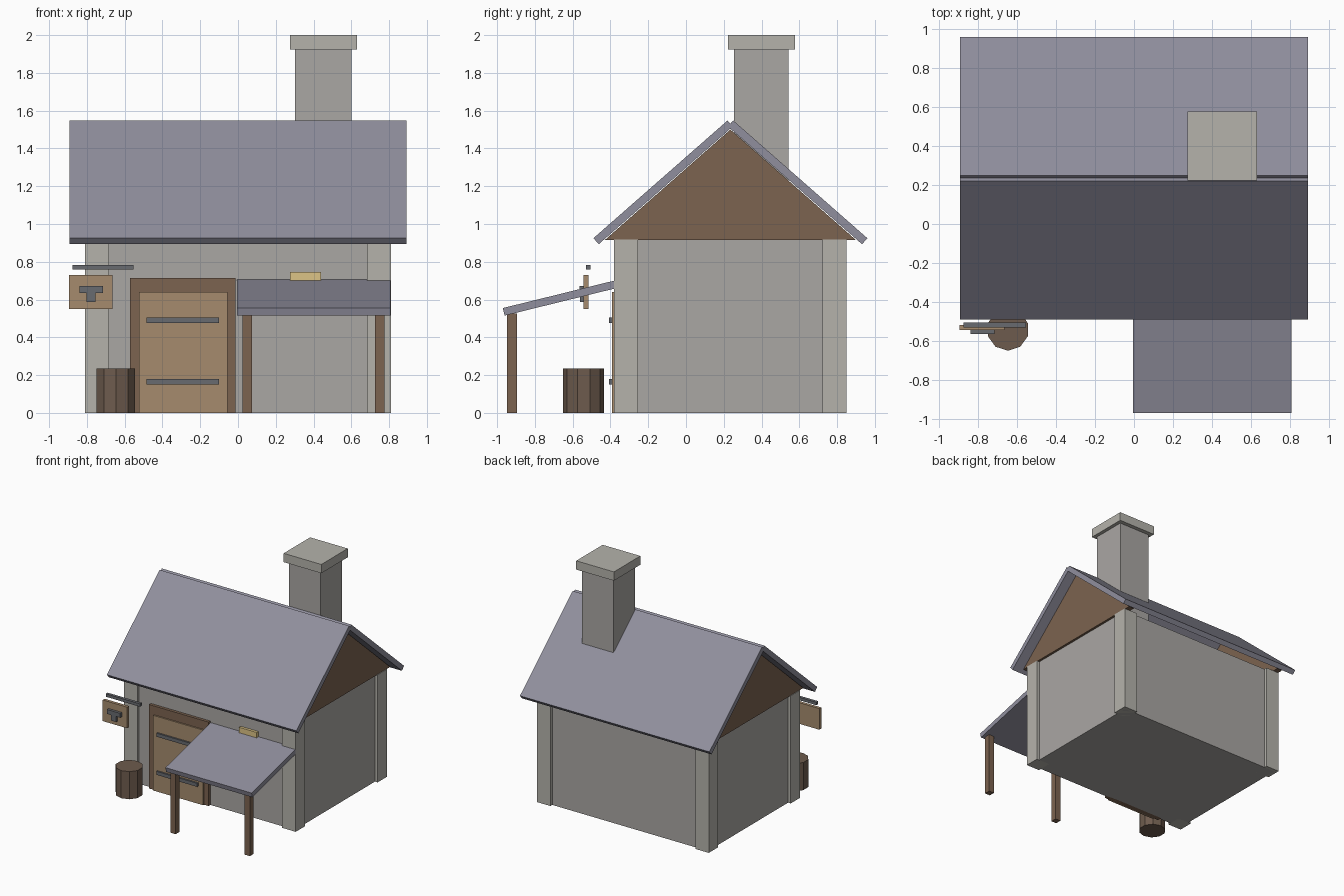
import bpy

if "Cube" in bpy.data.objects:
    bpy.data.objects.remove(bpy.data.objects["Cube"])

COLORS = {
    "wall_stone": (0.40, 0.385, 0.37), "trim_stone": (0.46, 0.45, 0.41),
    "slate": (0.28, 0.275, 0.34), "dark_wood": (0.20, 0.125, 0.08),
    "light_wood": (0.38, 0.26, 0.155), "iron": (0.14, 0.145, 0.16),
    "lit_window": (0.72, 0.55, 0.24), "barrel_wood": (0.155, 0.105, 0.075),
}
MATS = {}
for key, rgb in COLORS.items():
    MATS[key] = bpy.data.materials.new(key)
    MATS[key].diffuse_color = (*rgb, 1)


def make(name, verts, faces, mat):
    me = bpy.data.meshes.new(name)
    me.from_pydata(verts, [], faces)
    me.materials.append(MATS[mat])
    ob = bpy.data.objects.new(name, me)
    bpy.context.collection.objects.link(ob)
    return ob


def prism(name, profile, x0, x1, mat):
    """Extrude a (y, z) profile, counter-clockwise seen from +x, along x."""
    n = len(profile)
    verts = [(x, y, z) for x in (x0, x1) for y, z in profile]
    faces = [tuple(reversed(range(n))), tuple(range(n, 2 * n))]
    faces += [(i, (i + 1) % n, n + (i + 1) % n, n + i) for i in range(n)]
    return make(name, verts, faces, mat)


def box(name, x, y, z, mat):
    return prism(name, [(y[0], z[0]), (y[1], z[0]), (y[1], z[1]), (y[0], z[1])],
                 x[0], x[1], mat)


# House body and corner pillars
MID_Y = 0.235
box("walls", (-0.785, 0.785), (-0.355, 0.825), (0, 0.915), "wall_stone")
for side, x in (("left", (-0.81, -0.683)), ("right", (0.683, 0.81))):
    for end, y in (("front", (-0.38, -0.253)), ("back", (0.723, 0.85))):
        box(f"{end}_{side}_pillar", x, y, (0, 0.917), "trim_stone")

# Gable ends
for side, x in (("left", (-0.805, -0.755)), ("right", (0.755, 0.805))):
    prism(f"{side}_gable", [(-0.43, 0.915), (0.90, 0.915), (MID_Y, 1.50)],
          *x, "dark_wood")

# Two roof slabs, mirrored about the ridge
slab = [(-0.49, 0.925), (-0.462, 0.893), (0.248, 1.516), (0.22, 1.548)]
prism("front_roof", slab, -0.893, 0.893, "slate")
prism("back_roof", [(2 * MID_Y - y, z) for y, z in reversed(slab)],
      -0.893, 0.893, "slate")

# Chimney
box("chimney", (0.303, 0.60), (0.253, 0.543), (1.0, 1.93), "wall_stone")
box("chimney_cap", (0.275, 0.63), (0.222, 0.578), (1.925, 2.0), "trim_stone")

# Door with frame and iron straps
box("door_frame", (-0.572, -0.012), (-0.38, -0.34), (0, 0.715), "dark_wood")
box("door", (-0.525, -0.055), (-0.392, -0.36), (0, 0.64), "light_wood")
for name, z in (("lower_strap", 0.15), ("upper_strap", 0.475)):
    box(name, (-0.485, -0.10), (-0.407, -0.385), (z, z + 0.03), "iron")

# Window behind the lean-to
box("window", (0.275, 0.44), (-0.378, -0.345), (0.55, 0.747), "lit_window")

# Lean-to roof and posts
prism("lean_to_roof", [(-0.96, 0.515), (-0.35, 0.665), (-0.36, 0.705), (-0.97, 0.555)],
      -0.005, 0.807, "slate")
for name, x in (("left_post", 0.025), ("right_post", 0.725)):
    box(name, (x, x + 0.05), (-0.947, -0.895), (0, 0.525), "dark_wood")

# Hanging sign with bracket and anvil emblem
box("sign_bracket", (-0.875, -0.553), (-0.53, -0.505), (0.758, 0.783), "iron")
box("sign_board", (-0.895, -0.665), (-0.543, -0.517), (0.55, 0.73), "light_wood")
box("emblem_top", (-0.84, -0.715), (-0.565, -0.543), (0.635, 0.672), "iron")
box("emblem_base", (-0.803, -0.755), (-0.562, -0.543), (0.587, 0.635), "iron")

# Ten-sided barrel
bpy.ops.mesh.primitive_cylinder_add(vertices=10, radius=0.108, depth=0.235,
                                    location=(-0.647, -0.542, 0.1175))
barrel = bpy.context.object
barrel.name = "barrel"
barrel.data.materials.append(MATS["barrel_wood"])

for m in bpy.data.materials:
    if m.users and not m.is_grease_pencil:
        m.use_nodes = True
        m.node_tree.nodes["Principled BSDF"].inputs["Base Color"].default_value = m.diffuse_color
